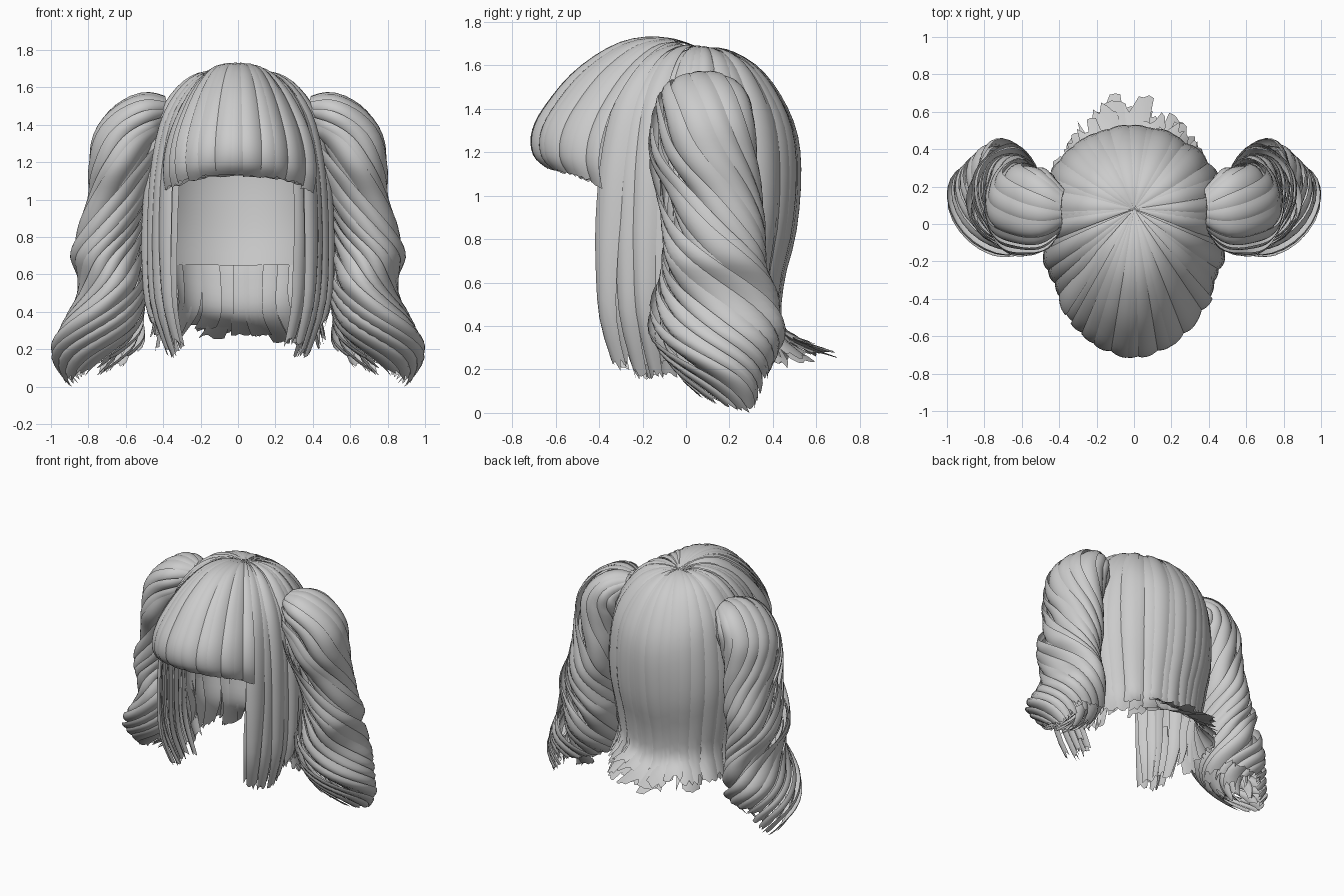
import bpy, math, random
from mathutils import Vector

if "Cube" in bpy.data.objects:
    bpy.data.objects.remove(bpy.data.objects["Cube"])

random.seed(7)
R = random.uniform
rad = math.radians

grey = bpy.data.materials.new("hair_grey")
grey.diffuse_color = (0.6, 0.6, 0.6, 1)
grey.use_nodes = True
grey.node_tree.nodes["Principled BSDF"].inputs["Base Color"].default_value = grey.diffuse_color


def curve(pts, t):
    """Smooth Catmull-Rom sample through evenly spaced tuples, t in 0..1."""
    f = max(0.0, min(0.99999, t)) * (len(pts) - 1)
    i, n = int(f), len(pts) - 1
    u = f - i
    ks = [max(0, min(n, i + d)) for d in (-1, 0, 1, 2)]
    return [0.5 * (2 * b + (c - a) * u + (2 * a - 5 * b + 4 * c - d) * u * u
                   + (3 * b - a - 3 * c + d) * u ** 3)
            for a, b, c, d in zip(*(pts[k] for k in ks))]


class Sheet:
    """Collects lock-shaped grids into one mesh."""
    def __init__(self):
        self.v, self.f = [], []

    def grid(self, fn, rows, cols, jag=0.0):
        base = len(self.v)
        cut = [R(0, jag) for _ in range(cols + 1)]
        for r in range(rows + 1):
            for c in range(cols + 1):
                t = r / rows
                t *= 1 - cut[c] * max(0.0, (t - 0.75) / 0.25)
                self.v.append(fn(t, 2 * c / cols - 1))
        for r in range(rows):
            for c in range(cols):
                a = base + r * (cols + 1) + c
                self.f.append((a, a + 1, a + cols + 2, a + cols + 1))

    def build(self, name):
        me = bpy.data.meshes.new(name)
        me.from_pydata([tuple(p) for p in self.v], [], self.f)
        me.materials.append(grey)
        ob = bpy.data.objects.new(name, me)
        bpy.context.collection.objects.link(ob)
        me.polygons.foreach_set("use_smooth", [True] * len(me.polygons))
        me.update()
        return ob


# (radius from crown, height) profiles, crown to tip
SIDE = [(0, 1.67), (.12, 1.68), (.24, 1.65), (.34, 1.56), (.42, 1.42),
        (.47, 1.2), (.49, .95), (.495, .7), (.475, .43), (.38, .16)]
BACK_SIDE = SIDE[:7] + [(.46, .68), (.42, .45), (.46, .2)]
BACK = [(0, 1.67), (.12, 1.66), (.25, 1.58), (.35, 1.45), (.42, 1.28),
        (.435, 1.08), (.41, .82), (.355, .58), (.37, .37), (.62, .26)]
FRONT = [(0, 1.67), (.2, 1.71), (.4, 1.66), (.56, 1.55), (.67, 1.38),
         (.73, 1.15), (.75, .9), (.75, .65), (.72, .40), (.6, .12)]
FRINGE = [(0, 1.67), (.18, 1.725), (.38, 1.70), (.58, 1.57), (.72, 1.4),
          (.775, 1.28), (.765, 1.18), (.70, 1.12)]
FRINGE_SIDE = [(0, 1.67), (.1, 1.68), (.2, 1.66), (.31, 1.60), (.42, 1.46),
               (.49, 1.28), (.525, 1.1), (.52, .90)]


def head(ang, s, off, side, front, back):
    """Point on the head form at an angle around the crown."""
    ca, sa = math.cos(ang), math.sin(ang)
    ra, za = curve(side, s)
    rb, zb = curve(back if sa > 0 else front, s)
    ra, rb = max(ra, .002), max(rb, .002)
    r = (1 + off) / math.sqrt((ca / ra) ** 2 + (sa / rb) ** 2)
    z = za * ca * ca + zb * sa * sa
    z += off * .5 * max(0, min(1, (z - 1) / .6))
    return Vector((r * ca, .08 + r * sa, z))


def lock(sheet, ang, hw, off, s0=0.0, s1=1.0, side=SIDE, front=FRONT, back=BACK,
         bulge=.03, taper=.35, jag=.05, rows=24, cols=6, sway=0.0, level=0.0,
         lift=0.0):
    tilt = R(-.025, .025) if bulge else 0
    def fn(t, u):
        w = hw * (1 - taper * max(0, (t - .7) / .3))
        a = ang + u * w + sway * t * t
        s = s0 + (s1 + level * math.cos(a) ** 2 - s0) * t
        ridge = (bulge * (1 - u * u) + tilt * u) * min(1, s * 1.6)
        p = head(a, s, off + ridge, side, front, back)
        p.z += lift * max(0, (s - .8) / .2) ** 2
        return p
    sheet.grid(fn, rows, cols, jag)


# Smooth inner scalp with a level rim, open at the face
scalp = Sheet()
lock(scalp, rad(90), rad(140), -.09, 0, .745, bulge=0, taper=0, jag=0, cols=48,
     level=.055)
lock(scalp, rad(-90), rad(40), -.09, 0, .47, bulge=0, taper=0, jag=0, cols=16)
scalp.build("inner_scalp")

# Back hair: full outer layer and a shorter under layer
back = Sheet()
for k in range(19):
    a = rad(-4 + 188 * k / 18)
    lock(back, a, rad(8.5), R(-.015, .015), 0, R(.95, 1), side=BACK_SIDE,
         taper=.1, jag=.04, sway=R(-.08, .08), lift=R(-.06, .08))
for k in range(15):
    a = rad(188 * k / 14 - 4)
    lock(back, a, rad(9), R(-.06, -.03), .5, R(.95, 1), side=BACK_SIDE,
         bulge=.015, taper=.2, jag=.05, sway=R(-.1, .1), lift=R(-.06, .04))
back.build("back_hair")

# Side locks framing the face, on both sides
for sgn, name in ((1, "right"), (-1, "left")):
    sh = Sheet()
    for k in range(7):
        a = -46 + 48 * k / 6
        a = rad(a if sgn > 0 else 180 - a)
        end = .93 + .07 * math.sin(math.pi * min(1, (k + 1) / 5))
        lock(sh, a, rad(6.5), R(-.025, .015), 0, end, bulge=.04,
             taper=.4, jag=.03, sway=sgn * R(-.07, .03))
    for k in range(6):
        a = -46 + 40 * k / 5
        a = rad(a if sgn > 0 else 180 - a)
        lock(sh, a, rad(7.5), R(-.17, -.07), .45, R(.94, 1), bulge=.04,
             taper=.3, jag=.04, sway=sgn * R(-.15, .05))
    sh.build(name + "_side_locks")

# Rounded fringe over the forehead
fringe = Sheet()
for k in range(13):
    a = rad(-90 + 37 * (k / 6 - 1))
    lock(fringe, a, rad(4.4), R(-.008, .008), 0, R(.97, 1), FRINGE_SIDE, FRINGE,
         FRINGE, bulge=.016, taper=.1, jag=.03)
lock(fringe, rad(-90), rad(39), -.025, 0, .98, FRINGE_SIDE, FRINGE, FRINGE,
     bulge=0, taper=0, jag=.04, cols=30)
fringe.build("fringe")

# Pigtail spine: x, y, z, outward radius, depth radius
SPINE = [(.37, .08, 1.44, .07, .10), (.48, .08, 1.40, .16, .21),
         (.57, .08, 1.30, .20, .235), (.61, .08, 1.15, .19, .24),
         (.63, .11, 1.0, .18, .225), (.665, .13, .84, .18, .235),
         (.685, .13, .70, .185, .255), (.665, .13, .54, .185, .28),
         (.72, .14, .36, .24, .28), (.765, .17, .2, .225, .215),
         (.82, .22, .03, .085, .09)]


def tail_point(t, phi, k):
    x, y, z, rx, ry = curve(SPINE, t)
    a, b = curve(SPINE, max(0, t - .02)), curve(SPINE, min(1, t + .02))
    tx, tz = b[0] - a[0], b[2] - a[2]
    n = math.hypot(tx, tz)
    # cross-sections level out toward the hanging end
    nx, nz = -tz / n, tx / n * max(0, 1 - 1.6 * t)
    c, s = math.cos(phi) * rx * k, math.sin(phi) * ry * k
    return Vector((x + nx * c, y + s, z + nz * c))


def twist(t):
    return 1.8 * t + 5.2 * t * t


def tail_lock(sheet, phi, hw, k, t0, t1, jag):
    tilt = R(.05, .12)
    # two broad coils swell along the lower length
    coil = .09 * math.cos(2 * phi)
    def fn(t, u):
        q = t0 + (t1 - t0) * t
        w = hw * (1 - .3 * max(0, (t - .8) / .2))
        ridge = k + .08 * (1 - u * u) + tilt * u - .05 + coil * min(1, 2 * q)
        return tail_point(q, phi + twist(q) + u * w, ridge)
    sheet.grid(fn, 48, 6, jag)


# Twisted pigtails, the left one mirrored from the right
tail = Sheet()
for i in range(14):
    phi = 2 * math.pi * (i + R(-.2, .2)) / 14
    end = .945 + .055 * math.cos(phi + twist(1) - .6) + R(-.02, 0)
    tail_lock(tail, phi, R(.3, .38), R(.94, 1.0), 0, end, .02)
for i in range(12):
    phi = 2 * math.pi * i / 12 + .2
    tail_lock(tail, phi, .34, R(.76, .88), .03, R(.9, .96), .03)
for i in range(7):
    tail_lock(tail, 2 * math.pi * i / 7, .4, R(.45, .6), .5, R(.88, .97), .04)

# Fit the tail so its tip touches the ground and its outside reaches x = 1
zmin = min(p.z for p in tail.v)
zmax = max(p.z for p in tail.v)
xmax = max(p.x for p in tail.v)
for p in tail.v:
    p.z = (p.z - zmin) / (zmax - zmin) * 1.575
    if p.x > .6:
        p.x = .6 + (p.x - .6) * .4 / (xmax - .6)
tail.build("right_pigtail")
left = Sheet()
left.v = [Vector((-p.x, p.y, p.z)) for p in tail.v]
left.f = [f[::-1] for f in tail.f]
left.build("left_pigtail")
